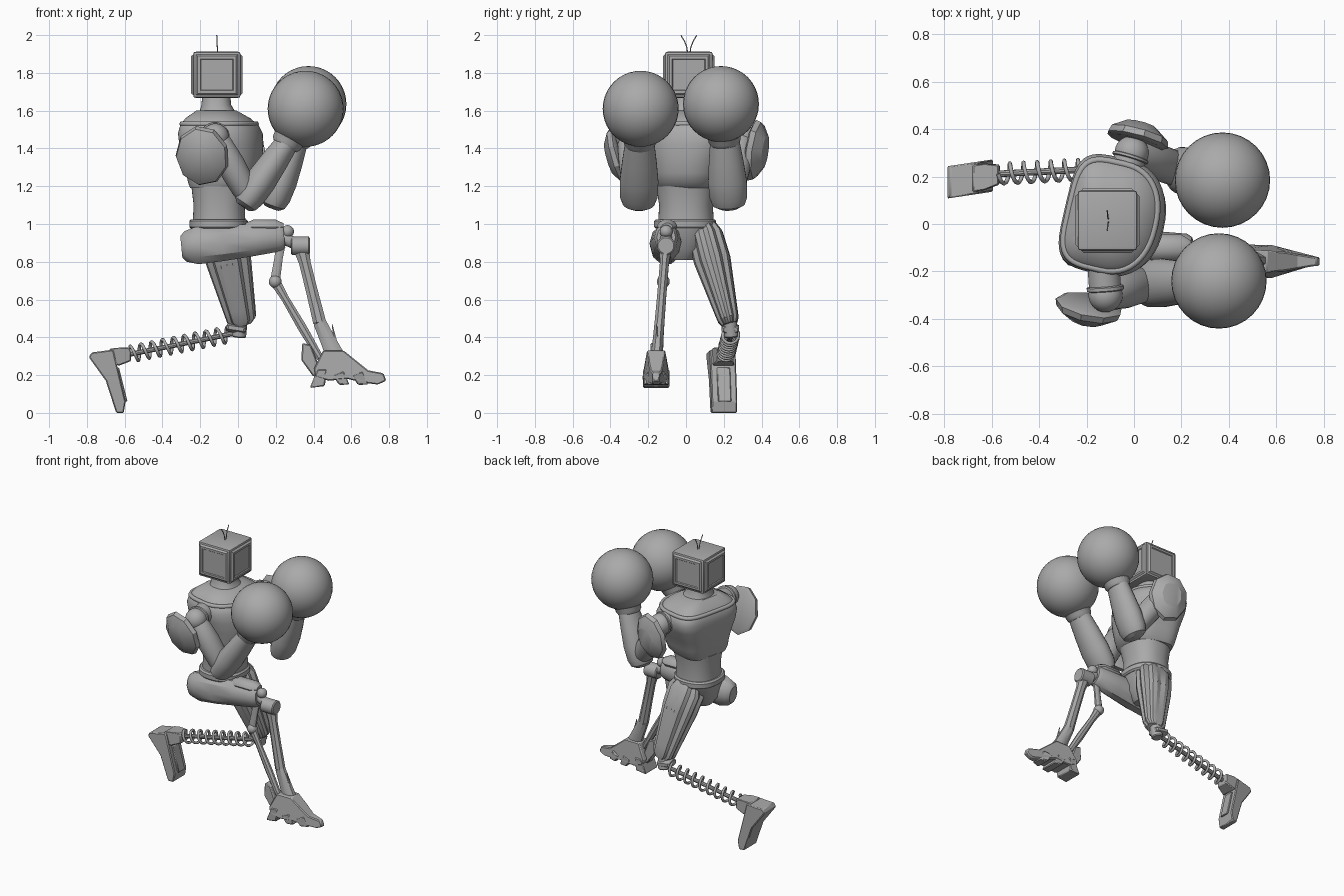
import bpy, bmesh, math
from mathutils import Vector, Matrix

if "Cube" in bpy.data.objects:
    bpy.data.objects.remove(bpy.data.objects["Cube"])

grey = bpy.data.materials.new("plain grey")
grey.use_nodes = True
grey.diffuse_color = (0.4, 0.4, 0.4, 1)
grey.node_tree.nodes["Principled BSDF"].inputs["Base Color"].default_value = (0.4, 0.4, 0.4, 1)


def finish(name, bm, angle=34):
    bmesh.ops.recalc_face_normals(bm, faces=bm.faces)
    me = bpy.data.meshes.new(name)
    bm.to_mesh(me)
    bm.free()
    me.materials.append(grey)
    ob = bpy.data.objects.new(name, me)
    bpy.context.collection.objects.link(ob)
    bpy.ops.object.select_all(action='DESELECT')
    ob.select_set(True)
    bpy.context.view_layer.objects.active = ob
    bpy.ops.object.shade_smooth_by_angle(angle=math.radians(angle))
    return ob


def skin(name, rings, angle=34):
    """Join closed rings of points into a capped body."""
    bm = bmesh.new()
    loops = [[bm.verts.new(p) for p in ring] for ring in rings]
    n = len(loops[0])
    for a, b in zip(loops, loops[1:]):
        for i in range(n):
            j = (i + 1) % n
            bm.faces.new((a[i], a[j], b[j], b[i]))
    bm.faces.new(loops[0])
    bm.faces.new(loops[-1])
    return finish(name, bm, angle)


def limb(name, a, b, profile, sides=24, hint=(0, 1, 0), groove=1.0):
    """Body from a to b; profile rows are (fraction, radius x, radius y)."""
    a, b = Vector(a), Vector(b)
    d = (b - a).normalized()
    y = Vector(hint)
    y = (y - d * y.dot(d)).normalized()
    x = y.cross(d)
    rings = []
    for t, rx, ry in profile:
        ring = []
        for i in range(sides):
            w = math.tau * (i + 0.5) / sides
            g = groove if i % 3 == 0 else 1
            ring.append(a.lerp(b, t) + (x * rx * math.cos(w) + y * ry * math.sin(w)) * g)
        rings.append(ring)
    return skin(name, rings)


def rod(name, a, b, r, sides=16):
    return limb(name, a, b, [(0, r * .85, r * .85), (.06, r, r), (.94, r, r), (1, r * .85, r * .85)], sides)


def section(z, cx, cy, rx, ry, turn=0, front=2.3, back=2.3, sides=48):
    """Rounded outline; front and back halves can differ in squareness."""
    spin = Matrix.Rotation(math.radians(turn), 3, 'Z')
    ring = []
    for i in range(sides):
        w = math.tau * i / sides
        c, s = math.cos(w), math.sin(w)
        e = 2 / (front if c > 0 else back)
        v = Vector((math.copysign(abs(c) ** e, c) * rx, math.copysign(abs(s) ** e, s) * ry, 0))
        ring.append(Vector((cx, cy, z)) + spin @ v)
    return ring


def ball(name, c, r):
    bm = bmesh.new()
    bmesh.ops.create_uvsphere(bm, u_segments=32, v_segments=20, radius=r)
    bmesh.ops.translate(bm, vec=c, verts=bm.verts)
    return finish(name, bm)


def plate(name, outline, y, half, bevel=.006):
    """Side outline in x, z; half(x, z) gives half width, y(x) the middle."""
    ob = skin(name, [[(x, y(x) + s * half(x, z), z) for x, z in outline] for s in (-1, 1)], 20)
    mod = ob.modifiers.new("edge", 'BEVEL')
    mod.width, mod.segments = bevel, 1


def wire(name, pts, r, cyclic=False):
    cu = bpy.data.curves.new(name, 'CURVE')
    cu.dimensions, cu.bevel_depth, cu.bevel_resolution, cu.use_fill_caps = '3D', r, 1, True
    sp = cu.splines.new('POLY')
    sp.points.add(len(pts) - 1)
    for p, q in zip(sp.points, pts):
        p.co = (*q, 1)
    sp.use_cyclic_u = cyclic
    cu.materials.append(grey)
    bpy.context.collection.objects.link(bpy.data.objects.new(name, cu))


# Boxy head with raised, chamfered side panels
bm = bmesh.new()
bmesh.ops.create_cube(bm, size=1)
bmesh.ops.transform(bm, matrix=Matrix.Translation((-.112, .015, 1.79)) @ Matrix.Diagonal((.25, .252, .244, 1)),
                    verts=bm.verts)
bmesh.ops.bevel(bm, geom=bm.edges[:], offset=.014, segments=2, affect='EDGES', profile=.6)
bm.normal_update()
panels = [f for f in bm.faces if f.calc_area() > .02 and abs(f.normal.z) < .5]
bmesh.ops.inset_individual(bm, faces=panels, thickness=.014, depth=.011)
bmesh.ops.inset_individual(bm, faces=panels, thickness=.02, depth=0)
bmesh.ops.inset_individual(bm, faces=panels, thickness=.006, depth=-.006)
finish("head", bm, 25)
for side, label in ((-1, "right"), (1, "left")):
    wire(label + "_antenna", [(-.108 - .0015 * k, .015 + side * (.006 + .004 * k * k), 1.9 + .033 * k)
                              for k in range(4)], .003)

# Neck, chest, waist and pelvis
skin("neck", [section(*r) for r in ((1.56, -.105, .015, .115, .12), (1.6, -.11, .015, .092, .1),
                                    (1.63, -.115, .015, .079, .085), (1.68, -.115, .015, .074, .08))])
chest = [(1.19, -.095, .005, .145, .155), (1.22, -.08, .005, .17, .175), (1.27, -.075, .01, .185, .185),
         (1.34, -.075, .015, .198, .205), (1.42, -.08, .025, .21, .238), (1.48, -.085, .03, .21, .25),
         (1.52, -.09, .03, .195, .238), (1.56, -.1, .028, .16, .2), (1.6, -.11, .02, .1, .12)]
skin("chest", [section(*r, turn=-13, back=4.2) for r in chest])
wire("collar_rim", section(1.53, -.092, .03, .184, .228, turn=-13, back=4.2), .014, True)
skin("waist", [section(*r) for r in ((1.0, -.1, 0, .14, .148), (1.1, -.1, 0, .135, .142), (1.2, -.095, 0, .152, .158))])
skin("belt", [section(*r) for r in ((.975, -.103, -.005, .145, .155), (.985, -.103, -.005, .155, .165),
                                    (1.015, -.103, -.005, .155, .165), (1.025, -.103, -.005, .145, .155))])
skin("pelvis", [section(*r) for r in ((.81, -.11, -.02, .07, .06), (.87, -.11, -.01, .12, .11), (.98, -.105, 0, .145, .15))])

# Arms: shoulder joint, pad, upper arm, forearm, cuff and glove
arms = {
    "right": dict(root=(-.13, -.16, 1.47), shoulder=(-.12, -.3, 1.46), elbow=(.06, -.25, 1.14), wrist=(.26, -.245, 1.43),
                  glove=(.358, -.24, 1.61), pad=(-.19, -.35, 1.36), out=(-.2, -1, -.3), size=(.145, .165)),
    "left": dict(root=(-.04, .2, 1.47), shoulder=(-.01, .3, 1.46), elbow=(.2, .225, 1.14), wrist=(.31, .205, 1.44),
                 glove=(.373, .185, 1.635), pad=(.015, .362, 1.39), out=(.27, 1, -.15), size=(.135, .165)),
}
for side, a in arms.items():
    root, sh = Vector(a["root"]), Vector(a["shoulder"])
    rod(side + "_shoulder_shaft", root, sh, .068, 24)
    limb(side + "_shoulder_ring", root.lerp(sh, .72), root.lerp(sh, .88),
         [(0, .07, .07), (.2, .078, .078), (.8, .078, .078), (1, .07, .07)], hint=(0, 0, 1))
    ball(side + "_shoulder_ball", sh, .072)
    pad, out = Vector(a["pad"]), Vector(a["out"]).normalized()
    w, h = a["size"]
    limb(side + "_shoulder_pad", pad - out * .02, pad + out * .06,
         [(0, w * .85, h * .85), (.15, w, h), (.5, w * .94, h * .94), (1, w * .5, h * .55)], 9, (0, 0, 1))
    limb(side + "_upper_arm", sh, a["elbow"],
         [(0, .05, .05), (.1, .068, .068), (.45, .075, .078), (.85, .068, .075), (1, .05, .06)])
    elbow, wrist, glove = (Vector(a[k]) for k in ("elbow", "wrist", "glove"))
    low = elbow - (wrist - elbow).normalized() * .06
    limb(side + "_forearm", low, wrist,
         [(0, .04, .05), (.05, .065, .085), (.16, .078, .1), (.4, .082, .103), (.7, .074, .092), (1, .062, .078)])
    limb(side + "_glove_cuff", wrist.lerp(low, .05), glove,
         [(0, .07, .075), (.08, .082, .085), (.3, .088, .09), (.5, .12, .12), (.8, .14, .14)])
    ball(side + "_glove", glove, .201)

# Raised front leg: thigh, knee and twin shin struts
limb("right_thigh", (-.3, -.105, .878), (.245, -.105, .93),
     [(0, .06, .045), (.04, .085, .068), (.15, .104, .086), (.4, .1, .088), (.7, .088, .076), (.96, .076, .064), (1, .06, .05)], 10)
limb("right_thigh_cover", (.04, -.1, .985), (.24, -.1, .985), [(0, .02, .03), (.2, .04, .055), (.8, .04, .055), (1, .02, .03)], 10)
rod("right_knee_link", (.2, -.105, .94), (.32, -.105, .89), .032)
ball("right_knee_ball", (.262, -.105, .96), .034)
rod("right_knee_hub", (.28, -.106, .885), (.38, -.106, .885), .05, 12)
rod("right_knee_pin", (.33, -.17, .885), (.33, -.04, .885), .034)
limb("right_shin", (.335, -.108, .87), (.432, -.14, .48), [(0, .045, .035), (.2, .033, .026), (.6, .034, .026), (1, .037, .028)], 8)
limb("right_ankle", (.432, -.14, .48), (.52, -.155, .29), [(0, .037, .028), (.5, .044, .03), (1, .054, .036)], 8)
limb("right_rear_rod", (.235, -.11, .95), (.195, -.12, .69), [(0, .03, .018), (.5, .024, .016), (1, .028, .02)], 8)
ball("right_rear_joint", (.197, -.12, .695), .034)
limb("right_rear_strut", (.2, -.12, .69), (.435, -.155, .29), [(0, .03, .022), (.2, .022, .016), (.6, .026, .02), (1, .02, .02)], 8)
limb("right_shin_spike", (.53, -.155, .3), (.498, -.155, .47), [(0, .018, .012), (1, .002, .002)], 6)


# Front foot: sole, instep, heel fin and toes
def mid(x):
    return -.158


def foot_half(x, z):
    return max(.018, min(.072, (.8 - x) * .3)) * (1 - max(0, z - .2) * 2.6)


plate("right_foot", [(.4, .23), (.45, .33), (.56, .33), (.64, .265), (.69, .225), (.77, .21), (.785, .17),
                     (.74, .15), (.66, .16), (.58, .18), (.48, .17), (.41, .19)], mid, foot_half)
plate("right_heel_fin", [(.34, .37), (.385, .36), (.44, .22), (.4, .19), (.335, .28)], mid, lambda x, z: .03)
plate("right_heel", [(.38, .132), (.46, .142), (.47, .23), (.42, .23)], mid, lambda x, z: .07)
for k, x in enumerate((.5, .6)):
    plate(f"right_toe_block_{k}", [(x, .2), (x + .035, .148), (x + .09, .15), (x + .06, .22)], mid,
          lambda x, z: max(.02, min(.07, (.81 - x) * .3)))

# Trailing leg: ribbed thigh, knee and coil spring shin
limb("left_thigh", (-.09, .09, .99), (.025, .23, .47),
     [(0, .1, .07), (.1, .13, .095), (.35, .122, .1), (.84, .088, .066), (.95, .08, .058), (1, .05, .045)], 24, groove=.86)
rod("left_knee_neck", (.015, .23, .5), (.005, .24, .4), .038)
limb("left_knee_block", (-.06, .235, .455), (.04, .235, .44), [(0, .02, .04), (.1, .026, .05), (.9, .026, .05), (1, .02, .04)], 8)
rod("left_knee_pin", (.02, .19, .42), (.02, .29, .42), .034)
start, end = Vector((0, .24, .425)), Vector((-.6, .21, .305))
rod("left_shin_rod", start, end, .014, 10)
axis = (end - start).normalized()
up = (Vector((0, 0, 1)) - axis * axis.z).normalized()
across = axis.cross(up)
turns, steps = 9, 16
coil = []
for i in range(turns * steps + 1):
    w = math.tau * i / steps
    coil.append(start.lerp(end, .08 + .86 * i / (turns * steps)) + (up * math.cos(w) + across * math.sin(w)) * .042)
wire("left_shin_spring", coil, .009)


# Trailing foot, toes down
def rear_mid(x):
    return .19 + (x + .69) * .15


plate("left_foot", [(-.66, .335), (-.64, .25), (-.595, .06), (-.605, 0), (-.645, 0), (-.7, .17), (-.79, .295), (-.775, .32)],
      rear_mid, lambda x, z: .068)
plate("left_ankle", [(-.57, .345), (-.565, .275), (-.63, .25), (-.69, .27), (-.68, .34), (-.63, .345)],
      rear_mid, lambda x, z: .042 if x > -.6 else .058)
plate("left_foot_tread", [(-.655, .24), (-.63, .24), (-.585, .06), (-.61, .06)], rear_mid, lambda x, z: .035, .004)
